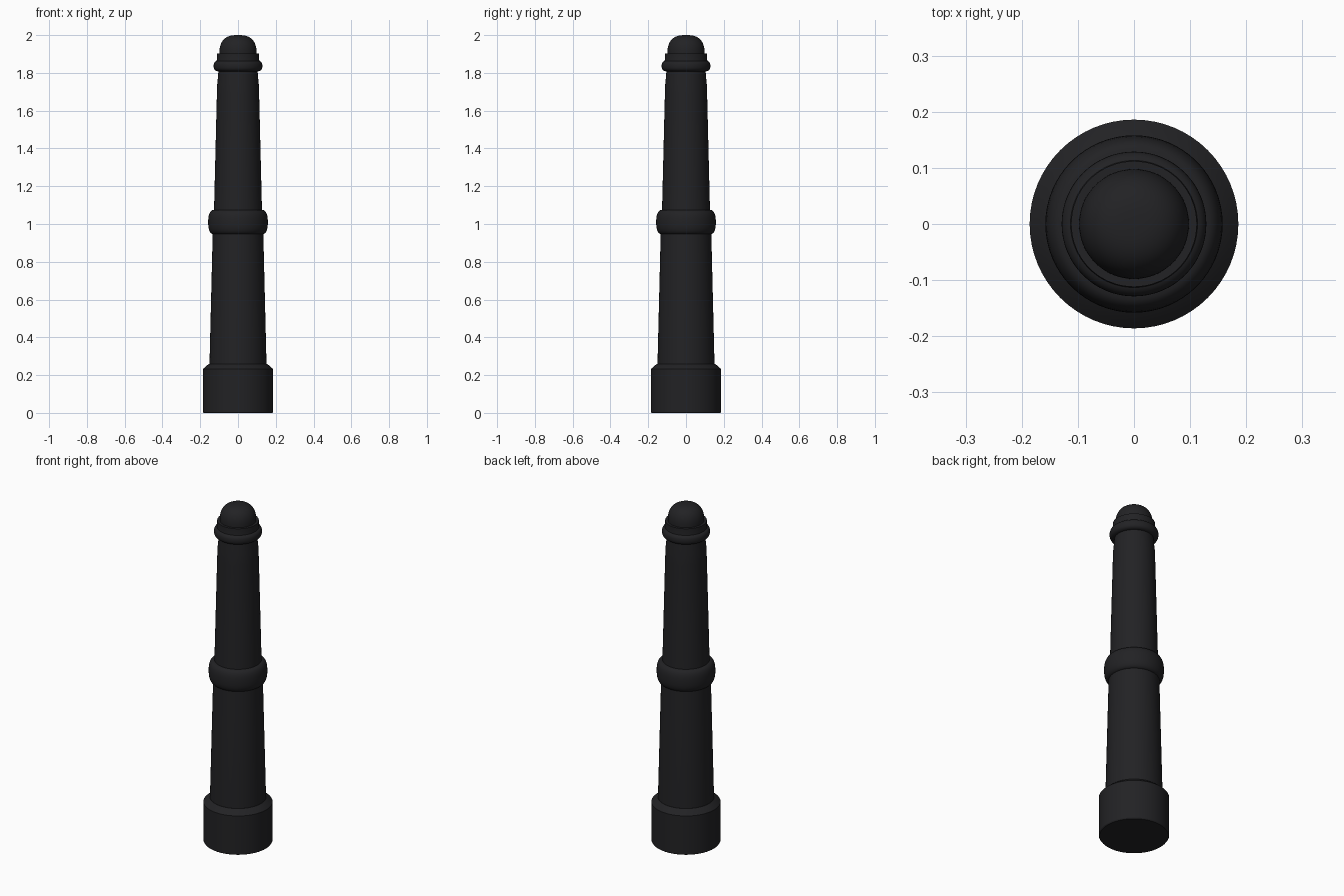
import bpy, bmesh, math

if "Cube" in bpy.data.objects:
    bpy.data.objects.remove(bpy.data.objects["Cube"])

SIDES = 64
mat = bpy.data.materials.new("dark_iron")
mat.diffuse_color = (0.016, 0.016, 0.018, 1)
mat.use_nodes = True
mat.node_tree.nodes["Principled BSDF"].inputs["Base Color"].default_value = mat.diffuse_color


def lathe(name, profile):
    """Revolve (radius, height) points around z and cap both ends."""
    bm = bmesh.new()
    rings = []
    for r, z in profile:
        rings.append([bm.verts.new((r * math.cos(2 * math.pi * i / SIDES),
                                    r * math.sin(2 * math.pi * i / SIDES), z))
                      for i in range(SIDES)])
    for a, b in zip(rings, rings[1:]):
        for i in range(SIDES):
            j = (i + 1) % SIDES
            bm.faces.new((a[i], a[j], b[j], b[i]))
    bm.faces.new(rings[0][::-1])
    bm.faces.new(rings[-1])
    mesh = bpy.data.meshes.new(name)
    bm.to_mesh(mesh)
    bm.free()
    ob = bpy.data.objects.new(name, mesh)
    bpy.context.collection.objects.link(ob)
    mesh.materials.append(mat)
    bpy.ops.object.select_all(action='DESELECT')
    ob.select_set(True)
    bpy.context.view_layer.objects.active = ob
    bpy.ops.object.shade_smooth_by_angle(angle=math.radians(30))
    return ob


def bulge(inner, outer, z0, z1, power=0.8, steps=14):
    """Rounded moulding profile between two heights."""
    mid, half = (z0 + z1) / 2, (z1 - z0) / 2
    pts = []
    for i in range(steps + 1):
        t = -math.pi / 2 + math.pi * i / steps
        s = math.sin(t)
        pts.append((inner + (outer - inner) * max(math.cos(t), 0) ** power,
                    mid + half * math.copysign(abs(s) ** power, s)))
    return pts


# Heavy foot with a softened upper edge
lathe("base", [(0.182, 0), (0.186, 0.006), (0.186, 0.232), (0.174, 0.243),
               (0.162, 0.253), (0.152, 0.26)])

# Tapered shaft, drawn in below the neck
lathe("shaft", [(0.151, 0.255), (0.134, 0.95), (0.127, 1.07), (0.112, 1.68),
                (0.110, 1.74), (0.105, 1.79), (0.103, 1.83)])

# Mouldings around the shaft
lathe("middle_collar", bulge(0.125, 0.158, 0.945, 1.075))
lathe("neck_ring", bulge(0.10, 0.129, 1.808, 1.865))

# Step under the cap
lathe("cap_step", [(0.115, 1.85), (0.112, 1.872), (0.112, 1.902), (0.09, 1.902)])

# Rounded cap, flattened at the top
dome = [(0.098, 1.89), (0.098, 1.91)]
for i in range(1, 17):
    t = math.pi / 2 * i / 16
    dome.append((max(0.098 * math.cos(t) ** 0.72, 0.004), 1.91 + 0.09 * math.sin(t) ** 0.9))
lathe("cap", dome)
